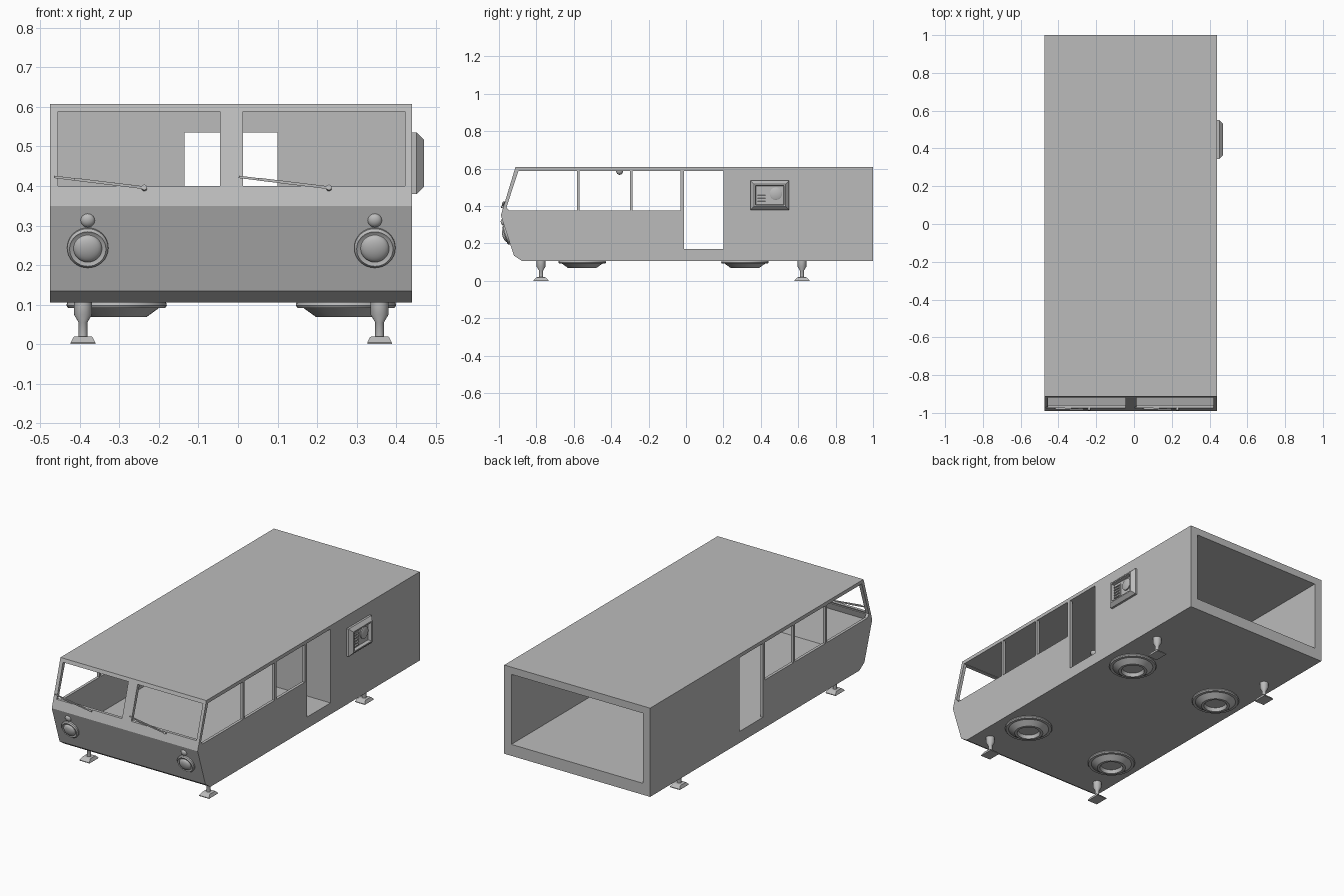
import bpy, bmesh, math
from mathutils import Vector, Matrix

if "Cube" in bpy.data.objects:
    bpy.data.objects.remove(bpy.data.objects["Cube"])

CX = -0.017                      # centre line of the body
GREY = (0.5, 0.5, 0.5, 1)
mat = bpy.data.materials.new("plain grey")
mat.use_nodes = True
mat.diffuse_color = GREY
mat.node_tree.nodes["Principled BSDF"].inputs["Base Color"].default_value = GREY


def finish(bm, name, smooth=False, matrix=None):
    bmesh.ops.recalc_face_normals(bm, faces=bm.faces)
    mesh = bpy.data.meshes.new(name)
    bm.to_mesh(mesh)
    bm.free()
    mesh.materials.append(mat)
    ob = bpy.data.objects.new(name, mesh)
    bpy.context.collection.objects.link(ob)
    if matrix:
        ob.matrix_world = matrix
    if smooth:
        bpy.ops.object.select_all(action='DESELECT')
        ob.select_set(True)
        bpy.context.view_layer.objects.active = ob
        bpy.ops.object.shade_smooth_by_angle(angle=math.radians(35))
    return ob


def prism(name, outline, x0, x1):
    """Extrude a (y, z) outline along x."""
    bm = bmesh.new()
    face = bm.faces.new([bm.verts.new((x0, y, z)) for y, z in outline])
    out = bmesh.ops.extrude_face_region(bm, geom=[face])
    moved = [v for v in out["geom"] if isinstance(v, bmesh.types.BMVert)]
    bmesh.ops.translate(bm, verts=moved, vec=(x1 - x0, 0, 0))
    return finish(bm, name)


def box(name, x, y, z):
    outline = [(y[0], z[0]), (y[1], z[0]), (y[1], z[1]), (y[0], z[1])]
    return prism(name, outline, *x)


def loft(name, rings, matrix=None):
    """Stack rectangles (half x, half y, z), closing both ends."""
    bm = bmesh.new()
    loops = [[bm.verts.new((sx * a, sy * b, z)) for sx, sy in ((-1, -1), (1, -1), (1, 1), (-1, 1))]
             for a, b, z in rings]
    for low, high in zip(loops, loops[1:]):
        for i in range(4):
            j = (i + 1) % 4
            bm.faces.new((low[i], low[j], high[j], high[i]))
    bm.faces.new(loops[0])
    bm.faces.new(loops[-1])
    return finish(bm, name, matrix=matrix)


def lathe(name, profile, matrix, steps=32):
    """Spin (radius, z) points about the local z axis."""
    bm = bmesh.new()
    verts = [bm.verts.new((r, 0, z)) for r, z in profile]
    edges = [bm.edges.new(pair) for pair in zip(verts, verts[1:])]
    bmesh.ops.spin(bm, geom=verts + edges, axis=(0, 0, 1), cent=(0, 0, 0),
                   angle=math.tau, steps=steps, use_duplicate=False)
    bmesh.ops.remove_doubles(bm, verts=bm.verts, dist=1e-5)
    return finish(bm, name, True, matrix)


def dome(r, h, base=0.0, n=6):
    return [(r * math.cos(i * math.pi / 2 / n), base + h * math.sin(i * math.pi / 2 / n))
            for i in range(n + 1)]


def facing(origin, direction):
    return Matrix.Translation(origin) @ Vector(direction).to_track_quat('Z', 'Y').to_matrix().to_4x4()


# Body: a solid side profile, hollowed and pierced
body = prism("body_shell", [(1, 0.105), (1, 0.608), (-0.912, 0.608), (-0.99, 0.35),
                            (-0.92, 0.135), (-0.875, 0.105)], -0.475, 0.44)
side = (-0.6, 0.6)
cutters = [
    prism("cabin_cutter", [(0.2, 0.17), (0.2, 0.59), (-0.895, 0.59), (-0.97, 0.352),
                           (-0.912, 0.17)], -0.459, 0.424),
    box("rear_room_cutter", (-0.43, 0.395), (0.22, 1.1), (0.17, 0.567)),
    box("inner_doorway_cutter", (-0.135, 0.1), (0.1, 0.3), (0.17, 0.535)),
    box("right_windscreen_cutter", (-0.455, -0.045), (-1.1, -0.8), (0.4, 0.588)),
    box("left_windscreen_cutter", (0.013, 0.422), (-1.1, -0.8), (0.4, 0.588)),
    prism("front_window_cutter", [(-0.945, 0.375), (-0.96, 0.393), (-0.896, 0.588),
                                  (-0.583, 0.588), (-0.583, 0.375)], *side),
    box("middle_window_cutter", side, (-0.57, -0.3), (0.375, 0.588)),
    box("rear_window_cutter", side, (-0.285, -0.03), (0.375, 0.588)),
    box("door_cutter", side, (-0.01, 0.2), (0.17, 0.588)),
]
bpy.context.view_layer.objects.active = body
for cutter in cutters:
    mod = body.modifiers.new(cutter.name, 'BOOLEAN')
    mod.operation, mod.solver, mod.object = 'DIFFERENCE', 'EXACT', cutter
    bpy.ops.object.modifier_apply(modifier=mod.name)
    bpy.data.objects.remove(cutter)

# Dished wheel covers under the floor
for y, end in ((-0.555, "front"), (0.315, "rear")):
    for s, hand in ((-1, "right"), (1, "left")):
        lathe(f"{end}_{hand}_wheel_dish",
              [(0.125, 0.107), (0.127, 0.098), (0.123, 0.092), (0.108, 0.092), (0.076, 0.069),
               (0.062, 0.069), (0.055, 0.088), (0, 0.088)],
              Matrix.Translation((CX + s * 0.29, y, 0)))

# Levelling jacks
for y, end in ((-0.775, "front"), (0.62, "rear")):
    for s, hand in ((-1, "right"), (1, "left")):
        place = Matrix.Translation((CX + s * 0.375, y, 0))
        loft(f"{end}_{hand}_jack_foot",
             [(0.031, 0.04, 0), (0.031, 0.04, 0.004), (0.024, 0.025, 0.018), (0.02, 0.018, 0.02)], place)
        lathe(f"{end}_{hand}_jack_leg",
              [(0, 0.015), (0.011, 0.015), (0.011, 0.055), (0.023, 0.075), (0.023, 0.107)], place, 16)

# Headlights and indicators on the lower nose
slope = Vector((0, 0.07, -0.215)).normalized()
out = Vector((0, slope.z, -slope.y))


def nose(x, z):
    return Vector((x, -0.99 + (0.35 - z) * 0.07 / 0.215, z))


for s, hand in ((-1, "right"), (1, "left")):
    x = CX + s * 0.363
    lathe(f"{hand}_headlight", [(0.052, -0.005), (0.052, 0.008), (0.046, 0.014), (0.038, 0.01)]
          + dome(0.036, 0.016, 0.01), facing(nose(x, 0.245), out))
    lathe(f"{hand}_indicator", dome(0.018, 0.012), facing(nose(x, 0.313), out), 20)

# Wipers lying on the windscreen
glass_out = Vector((0, -0.258, 0.078)).normalized()


def glass(x, z, lift):
    return Vector((x, -0.99 + (z - 0.35) * 0.078 / 0.258, z)) + glass_out * lift


def bar(name, a, b, half):
    place = facing((a + b) / 2, b - a)
    n = (b - a).length / 2
    loft(name, [(half, half, -n), (half, half, n)], place)


for x, hand in ((-0.465, "right"), (0.002, "left")):
    bar(f"{hand}_wiper_blade", glass(x, 0.422, 0.004), glass(x + 0.13, 0.406, 0.004), 0.003)
    bar(f"{hand}_wiper_arm", glass(x + 0.05, 0.415, 0.008), glass(x + 0.228, 0.394, 0.006), 0.0035)
    lathe(f"{hand}_wiper_pivot", [(0.007, -0.004), (0.007, 0.01), (0, 0.012)],
          facing(glass(x + 0.228, 0.394, 0), glass_out), 16)

# Service hatch on the left side: bevelled frame with a sunken panel
hatch = Matrix.Translation((0.44, 0.4475, 0.458)) @ Matrix(((0, 0, 1, 0), (1, 0, 0, 0), (0, 1, 0, 0), (0, 0, 0, 1)))
loft("hatch_frame", [(0.103, 0.078, -0.002), (0.103, 0.078, 0.012), (0.085, 0.06, 0.03),
                     (0.077, 0.053, 0.03), (0.073, 0.049, 0.012)], hatch)
loft("hatch_grille", [(0.025, 0.043, 0.01), (0.025, 0.043, 0.016)],
     hatch @ Matrix.Translation((-0.044, -0.004, 0)))
for i in range(5):
    loft(f"hatch_louvre_{i + 1}", [(0.021, 0.004, 0.015), (0.021, 0.002, 0.022)],
         hatch @ Matrix.Translation((-0.044, -0.036 + i * 0.016, 0)))
lathe("hatch_round_cap", [(0.033, 0.01), (0.033, 0.018), (0.028, 0.021), (0, 0.021)],
      hatch @ Matrix.Translation((0.033, 0.008, 0)))

# Ceiling lamp in the cabin
lathe("ceiling_lamp", dome(0.02, 0.024), facing((CX, -0.355, 0.591), (0, 0, -1)), 20)
